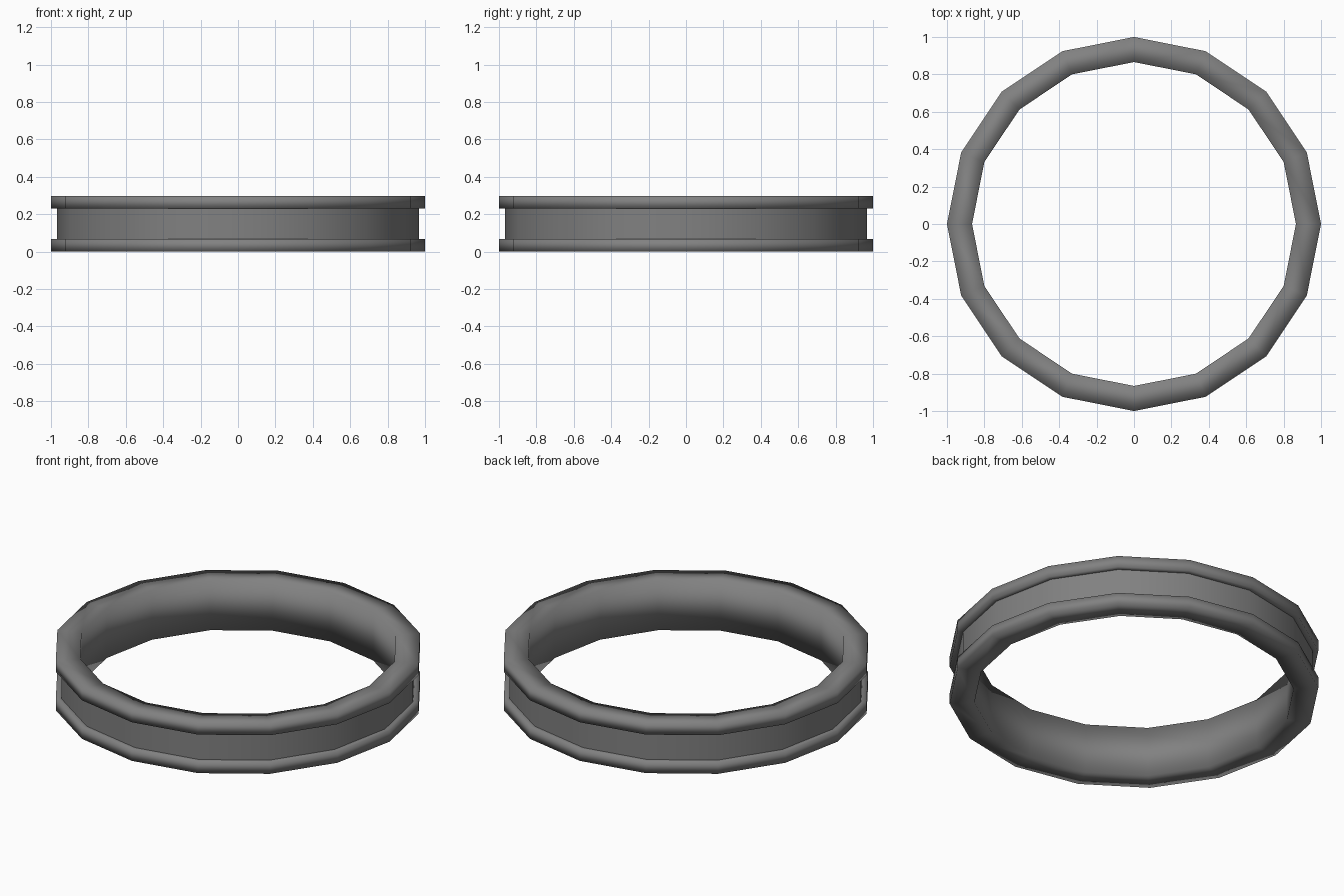
import bpy, bmesh
from math import cos, sin, tau

if "Cube" in bpy.data.objects:
    bpy.data.objects.remove(bpy.data.objects["Cube"])

SIDES = 16
# Cross-section (radius, z), counter-clockwise, with a channel round the outside
PROFILE = [(0.866, 0), (1, 0), (1, 0.067), (0.969, 0.067),
           (0.969, 0.23), (1, 0.23), (1, 0.297), (0.866, 0.297)]
CHANNEL = (3, 4)  # profile corners that stay crisp

# Grooved ring: sweep the section round 16 sides
bm = bmesh.new()
rings = [[bm.verts.new((r * cos(tau * i / SIDES), r * sin(tau * i / SIDES), z))
          for r, z in PROFILE] for i in range(SIDES)]
n = len(PROFILE)
for i in range(SIDES):
    a, b = rings[i], rings[(i + 1) % SIDES]
    for j in range(n):
        k = (j + 1) % n
        face = bm.faces.new((a[j], b[j], b[k], a[k]))
        face.smooth = True
bmesh.ops.recalc_face_normals(bm, faces=bm.faces)

# Crisp channel floor, soft rims elsewhere
for i in range(SIDES):
    a, b = rings[i], rings[(i + 1) % SIDES]
    for j in CHANNEL:
        bm.edges.get((a[j], b[j])).smooth = False

mesh = bpy.data.meshes.new("grooved_ring")
bm.to_mesh(mesh)
bm.free()
ring = bpy.data.objects.new("grooved_ring", mesh)
bpy.context.collection.objects.link(ring)

# Dark grey finish
mat = bpy.data.materials.new("dark_grey")
mat.diffuse_color = (0.22, 0.22, 0.22, 1)
mat.use_nodes = True
mat.node_tree.nodes["Principled BSDF"].inputs["Base Color"].default_value = mat.diffuse_color
mesh.materials.append(mat)
